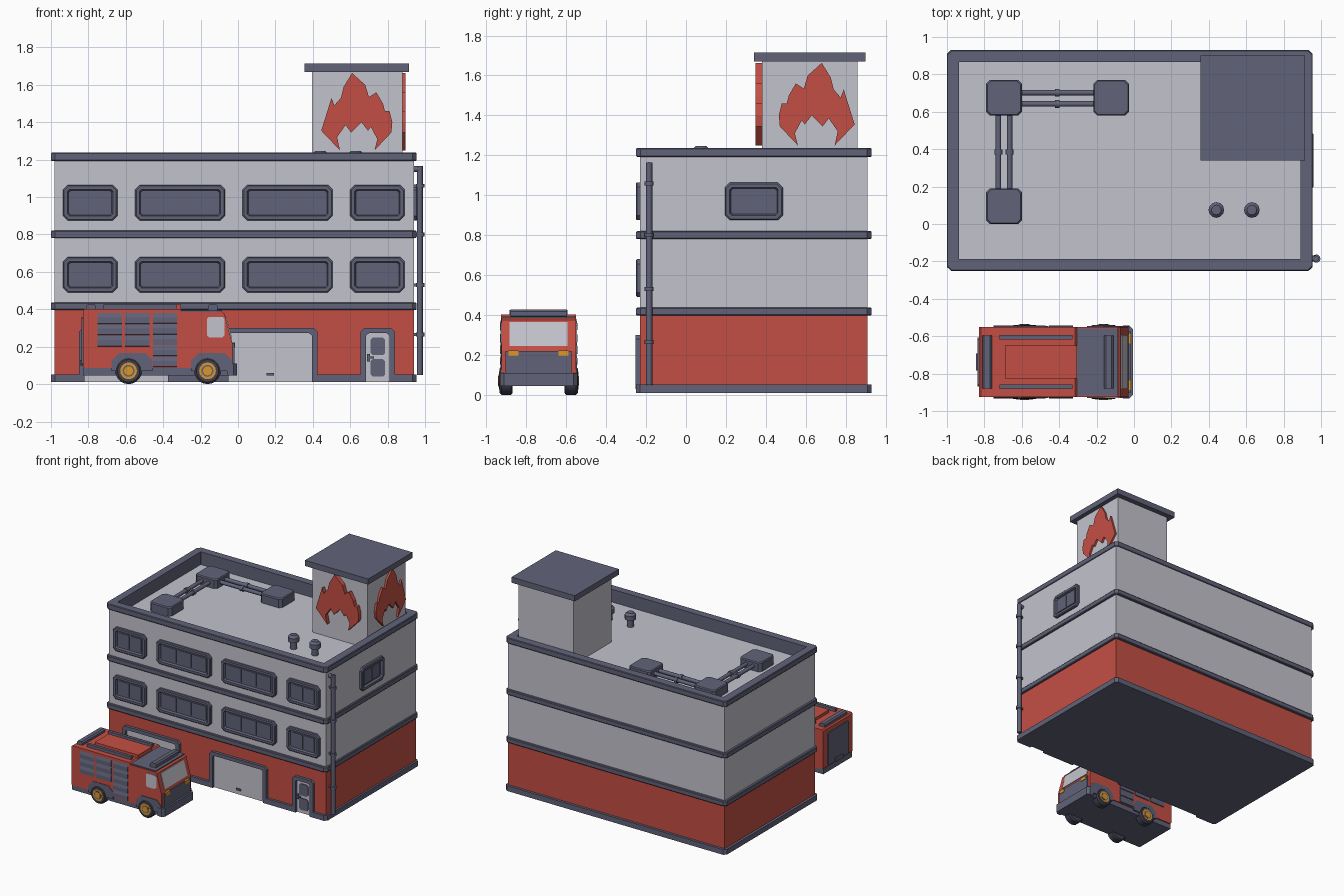
import bpy, bmesh, math
from mathutils import Vector

if "Cube" in bpy.data.objects:
    bpy.data.objects.remove(bpy.data.objects["Cube"])


def material(name, rgb):
    m = bpy.data.materials.new(name)
    m.diffuse_color = (*rgb, 1)
    m.use_nodes = True
    m.node_tree.nodes["Principled BSDF"].inputs["Base Color"].default_value = m.diffuse_color
    return m


SLATE = material("slate trim", (0.120, 0.125, 0.192))
LIGHT = material("light grey", (0.545, 0.545, 0.610))
RED = material("fire red", (0.550, 0.078, 0.058))
TYRE = material("dark tyre", (0.050, 0.053, 0.080))
YELLOW = material("amber", (0.716, 0.305, 0.025))


def loft(name, loops, mat, smooth=False):
    """Skin a row of equal-length 3D loops and cap both ends."""
    bm = bmesh.new()
    rows = [[bm.verts.new(p) for p in loop] for loop in loops]
    n = len(rows[0])
    for a, b in zip(rows, rows[1:]):
        for i in range(n):
            bm.faces.new((a[i], a[(i + 1) % n], b[(i + 1) % n], b[i]))
    bm.faces.new(rows[0][::-1])
    bm.faces.new(rows[-1])
    bmesh.ops.recalc_face_normals(bm, faces=bm.faces)
    me = bpy.data.meshes.new(name)
    bm.to_mesh(me)
    bm.free()
    me.materials.append(mat)
    if smooth:
        me.polygons.foreach_set("use_smooth", [True] * len(me.polygons))
        me.set_sharp_from_angle(angle=math.radians(40))
    ob = bpy.data.objects.new(name, me)
    bpy.context.collection.objects.link(ob)
    return ob


def place(axis, a, b, d):
    return {'x': (d, a, b), 'y': (a, d, b), 'z': (a, b, d)}[axis]


def prism(name, poly, axis, d0, d1, mat):
    return loft(name, [[place(axis, a, b, d) for a, b in poly] for d in (d0, d1)], mat)


def crect(a0, a1, b0, b1, c=0.02):
    """Rectangle with cut corners."""
    return [(a0 + c, b0), (a1 - c, b0), (a1, b0 + c), (a1, b1 - c),
            (a1 - c, b1), (a0 + c, b1), (a0, b1 - c), (a0, b0 + c)]


def box(name, x0, x1, y0, y1, z0, z1, mat):
    return prism(name, [(x0, y0), (x1, y0), (x1, y1), (x0, y1)], 'z', z0, z1, mat)


def tube(name, p, q, rings, mat, n=12):
    """Turned part from p to q; rings are (fraction, radius)."""
    p, q = Vector(p), Vector(q)
    rot = (q - p).to_track_quat('Z', 'Y')
    loops = [[p.lerp(q, t) + rot @ Vector((r * math.cos(math.tau * i / n), r * math.sin(math.tau * i / n), 0))
              for i in range(n)] for t, r in rings]
    return loft(name, loops, mat, True)


# ---- building shell
def wall_loop(o, z):
    return [(x, y, z) for x, y in ((-.98 + o, -.23 + o), (.94 - o, -.23 + o), (.94 - o, .91 - o), (-.98 + o, .91 - o))]


def trim_loop(o, z):
    return [(x, y, z) for x, y in crect(-1 + o, .955 - o, -.25 + o, .93 - o, .022 if o < .02 else .001)]


loft("ground_floor_wall", [wall_loop(0, .02), wall_loop(0, .42)], RED)
loft("upper_walls_and_roof", [wall_loop(0, .42), wall_loop(0, 1.21), wall_loop(.03, 1.21), wall_loop(.03, 1.135)], LIGHT)
for i, z in enumerate((.397, .78)):
    loft(f"floor_band_{i}", [trim_loop(.004, z), trim_loop(0, z + .005), trim_loop(0, z + .035), trim_loop(.004, z + .04)], SLATE)
parapet = loft("parapet_rim", [trim_loop(.004, 1.192), trim_loop(0, 1.197), trim_loop(0, 1.232), trim_loop(.004, 1.237),
                               trim_loop(.064, 1.237), trim_loop(.064, 1.13)], SLATE)
bm = bmesh.new()                                  # open the rim so the roof deck shows
bm.from_mesh(parapet.data)
bmesh.ops.delete(bm, geom=[f for f in bm.faces if len(f.verts) == 8], context='FACES')
bm.to_mesh(parapet.data)
bm.free()

# base plinth, broken at the doors
prism("base_plinth", [(-1, -.23), (.955, -.23), (.955, .91), (.935, .93), (-.98, .93), (-1, .91)], 'z', .01, .052, SLATE)
for i, (a, b) in enumerate(((-1, -.82), (-.375, -.05), (.395, .685), (.81, .955))):
    ca, cb = (.02 if i == 0 else 0), (.02 if i == 3 else 0)
    prism(f"plinth_front_{i}", [(a, -.229), (a, -.25 + ca), (a + ca + .001, -.25), (b - cb - .001, -.25), (b, -.25 + cb), (b, -.229)],
          'z', .01, .052, SLATE)

# ---- doors with arch frames
for name, a, b in (("garage_left", -.82, -.375), ("garage_right", -.05, .395), ("entrance", .685, .81)):
    w = .03
    box(name + "_door", a, b, -.235, -.225, .012, .275, LIGHT)
    prism(name + "_frame", [(a - w, .03), (a - w, .28), (a - w + .02, .3), (b + w - .02, .3), (b + w, .28), (b + w, .03),
                            (b, .03), (b, .26), (b - .015, .272), (a + .015, .272), (a, .26), (a, .03)], 'y', -.252, -.22, SLATE)
    if name != "entrance":
        box(name + "_handle", (a + b) / 2 - .02, (a + b) / 2 + .02, -.245, -.23, .045, .06, SLATE)
for i, z in enumerate((.04, .155)):
    prism(f"entrance_panel_{i}", crect(.708, .787, z, z + .093, .012), 'y', -.241, -.23, SLATE)
box("entrance_lock", .69, .705, -.245, -.23, .12, .16, SLATE)
box("entrance_handle", .69, .727, -.252, -.244, .138, .148, SLATE)


# ---- windows
def window(name, a0, a1, b0, b1, panes, axis, base, sign):
    def loop(o, d):
        return [place(axis, a, b, base + sign * d) for a, b in crect(a0 + o, a1 - o, b0 + o, b1 - o, .024 if o < .02 else .01)]
    loft(name + "_frame", [loop(0, -.005), loop(0, .015), loop(.006, .021), loop(.024, .021), loop(.03, .004)], SLATE)
    step = (a1 - a0 - .084) / panes
    for i in range(panes):
        s = a0 + .042 + i * step
        prism(f"{name}_pane_{i}", [(s + .005, b0 + .04), (s + step - .005, b0 + .04), (s + step - .005, b1 - .04), (s + .005, b1 - .04)],
              axis, base, base + sign * .010, SLATE)


for r, z in enumerate((.49, .875)):
    for c, (a, b, n) in enumerate(((-.935, -.645, 2), (-.55, -.07, 3), (.025, .505, 3), (.60, .89, 2))):
        window(f"front_window_{r}_{c}", a, b, z, z + .19, n, 'y', -.23, -1)
window("side_window", .195, .485, .875, 1.063, 2, 'x', .94, 1)

# ---- drainpipe
tube("drainpipe", (.972, -.185, .05), (.972, -.185, 1.165), ((0, .016), (1, .016)), SLATE)
tube("drainpipe_elbow", (.93, -.185, 1.15), (.975, -.185, 1.15), ((0, .016), (1, .016)), SLATE)
for i, z in enumerate((.265, .53, .80, 1.06)):
    tube(f"pipe_clamp_{i}", (.975, -.185, z - .01), (.975, -.185, z + .01), ((0, .022), (1, .022)), SLATE)
    box(f"pipe_bracket_{i}", .935, .97, -.192, -.178, z - .008, z + .008, SLATE)

# ---- roof equipment
for i, (x, y) in enumerate(((-.695, .675), (-.122, .675), (-.695, .095))):
    loops = [[(a, b, z) for a, b in crect(x - .095 + o, x + .095 - o, y - .095 + o, y + .095 - o)]
             for o, z in ((0, 1.13), (0, 1.20), (.006, 1.208))]
    loft(f"roof_unit_{i}", loops, SLATE)
JOINT = ((0, .015), (.47, .015), (.47, .021), (.53, .021), (.53, .015), (1, .015))
for i, o in enumerate((-.03, .03)):
    tube(f"duct_across_{i}", (-.61, .672 + o, 1.17), (-.21, .672 + o, 1.17), JOINT, SLATE)
    tube(f"duct_along_{i}", (-.695 + o, .18, 1.17), (-.695 + o, .59, 1.17), JOINT, SLATE)
for i, x in enumerate((.44, .63)):
    tube(f"roof_vent_{i}", (x, .075, 1.13), (x, .075, 1.247),
         ((0, .026), (.5, .026), (.55, .042), (.85, .042), (1, .026)), SLATE)

# ---- tower with flame signs
box("tower", .395, .88, .38, .86, 1.13, 1.68, LIGHT)
box("tower_roof", .355, .915, .34, .90, 1.67, 1.715, SLATE)
FLAME = [(-.025, 1.663), (.045, 1.60), (.065, 1.535), (.105, 1.56), (.14, 1.50), (.15, 1.46), (.175, 1.46), (.19, 1.40),
         (.185, 1.345), (.095, 1.25), (.11, 1.31), (.075, 1.375), (.06, 1.355), (.025, 1.40), (-.03, 1.345), (-.06, 1.385),
         (-.105, 1.32), (-.09, 1.25), (-.19, 1.355), (-.135, 1.53), (-.12, 1.49), (-.085, 1.53), (-.07, 1.59)]
prism("flame_front", [(.635 + u, z) for u, z in FLAME], 'y', .348, .385, RED)
prism("flame_side", [(.655 - u, z) for u, z in FLAME], 'x', .875, .896, RED)

# ---- fire engine (centre line y = CY)
CY = -.738
prism("truck_body", crect(-.828, -.305, .085, .402, .01), 'y', CY - .188, CY + .188, RED)
prism("truck_cab", [(-.31, .085), (-.03, .085), (-.03, .22), (-.072, .375), (-.085, .385), (-.31, .385)], 'y', CY - .187, CY + .187, RED)
box("truck_chassis", -.825, -.03, CY - .18, CY + .18, .045, .09, SLATE)
box("cab_roof", -.305, -.085, CY - .18, CY + .18, .38, .393, SLATE)
box("grille", -.1, -.02, CY - .165, CY + .165, .1, .22, SLATE)
prism("front_bumper", [(-.06, CY - .194), (-.025, CY - .194), (-.006, CY - .175), (-.006, CY + .175), (-.025, CY + .194), (-.06, CY + .194)],
      'z', .045, .11, SLATE)
prism("windscreen", [(-.09, .365), (-.065, .365), (-.031, .245), (-.06, .245)], 'y', CY - .145, CY + .145, LIGHT)
box("roof_hatch", -.69, -.305, CY - .088, CY + .088, .395, .425, RED)
for i, x in enumerate((-.785, -.135)):
    prism(f"light_bar_{i}", crect(x - .026, x + .026, .385, .428, .01), 'y', CY - .142, CY + .142, SLATE)
prism("rear_shutter", crect(CY - .13, CY + .13, .1, .36, .01), 'x', -.836, -.82, SLATE)
box("rear_handle", -.845, -.83, CY - .045, CY + .045, .10, .13, SLATE)

for side, s in (("near", -1), ("far", 1)):
    def y(d):
        return CY + s * d
    # roller shutters built from sloped slats
    for j, (a, b, z0, n) in enumerate(((-.75, -.62, .20, 3), (-.603, -.473, .20, 3), (-.455, -.325, .09, 5))):
        h = (.38 - z0) / n
        for k in range(n):
            z = z0 + k * h
            prism(f"shutter_{side}_{j}_{k}", [(y(.18), z), (y(.194), z + .004), (y(.194), z + h * .6), (y(.188), z + h), (y(.18), z + h)],
                  'x', a, b, SLATE)
    box(f"roof_rail_{side}", -.72, -.33, y(.121), y(.145), .395, .425, SLATE)
    prism(f"side_window_{side}", crect(-.166, -.072, .25, .36, .012), 'y', y(.18), y(.191), LIGHT)
    box(f"headlight_{side}", -.05, -.016, y(.10), y(.15), .195, .222, YELLOW)
    # fenders and wheels
    for j, (x, a, b) in enumerate(((-.585, -.675, -.456), (-.163, -.25, -.03))):
        prism(f"fender_{side}_{j}", [(a, .07), (b, .07), (b, .125), (b - .04, .167), (a + .04, .167), (a, .125)],
              'y', y(.15), y(.192), SLATE)
        wheel = ((0, .062), (.12, .071), (.85, .071), (1, .06))
        tube(f"tyre_{side}_{j}", (x, y(.13), .071), (x, y(.197), .071), wheel, TYRE, 20)
        for k, (r, d, m) in enumerate(((.045, .199, YELLOW), (.032, .2005, SLATE), (.024, .203, YELLOW))):
            tube(f"hub_{side}_{j}_{k}", (x, y(.18), .071), (x, y(d), .071), ((0, r), (1, r)), m, 16)
